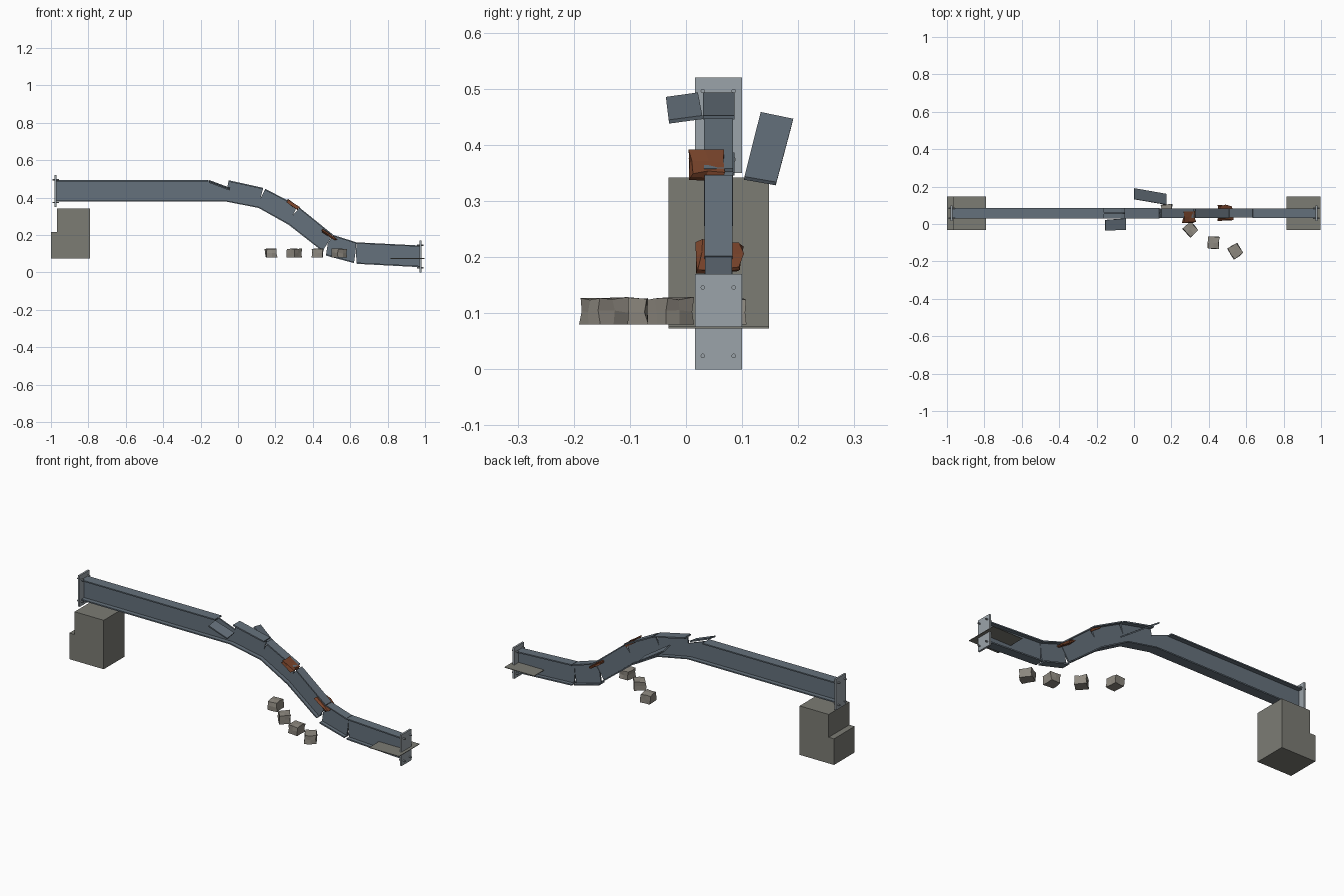
import bpy, bmesh, math, random
from mathutils import Vector, Matrix

if "Cube" in bpy.data.objects:
    bpy.data.objects.remove(bpy.data.objects["Cube"])

random.seed(4)


def material(name, rgb):
    m = bpy.data.materials.new(name)
    m.diffuse_color = (*rgb, 1)
    m.use_nodes = True
    m.node_tree.nodes["Principled BSDF"].inputs["Base Color"].default_value = m.diffuse_color
    return m


STEEL = material("steel", (0.13, 0.165, 0.2))
PLATE = material("plate_steel", (0.33, 0.37, 0.4))
RUST = material("rust", (0.2, 0.06, 0.025))
CONCRETE = material("concrete", (0.2, 0.2, 0.175))
STONE = material("stone", (0.27, 0.25, 0.215))


def finish(name, bm, mat):
    bmesh.ops.recalc_face_normals(bm, faces=bm.faces)
    me = bpy.data.meshes.new(name)
    bm.to_mesh(me)
    bm.free()
    ob = bpy.data.objects.new(name, me)
    me.materials.append(mat)
    bpy.context.collection.objects.link(ob)
    return ob


def box(name, lo, hi, mat):
    bm = bmesh.new()
    lo, hi = Vector(lo), Vector(hi)
    bmesh.ops.create_cube(bm, size=1, matrix=Matrix.Translation((lo + hi) / 2)
                          @ Matrix.Diagonal((*(hi - lo), 1)))
    return finish(name, bm, mat)


def beam_segment(name, left, right, half=0.028, top_half=None, y=0.058):
    """I-section between two end lines, each given as bottom, middle, top (x, z)."""
    w, f = 0.004, 0.06
    th = half if top_half is None else top_half
    prof = [(-half, 0), (half, 0), (half, f), (w, f), (w, .5), (w, 1 - f), (th, 1 - f),
            (th, 1), (-th, 1), (-th, 1 - f), (-w, 1 - f), (-w, .5), (-w, f), (-half, f)]
    bm = bmesh.new()
    rings = []
    for end in (left, right):
        b, m, t = [Vector(p) for p in end]
        ring = []
        for py, k in prof:
            p = b.lerp(m, k * 2) if k < .5 else m.lerp(t, k * 2 - 1)
            ring.append(bm.verts.new((p.x, y + py, p.y)))
        rings.append(ring)
        for idx in ((0, 1, 2, 3, 12, 13), (3, 4, 11, 12), (4, 5, 10, 11), (5, 6, 7, 8, 9, 10)):
            bm.faces.new([ring[i] for i in idx])
    n = len(prof)
    for i in range(n):
        j = (i + 1) % n
        bm.faces.new((rings[0][i], rings[0][j], rings[1][j], rings[1][i]))
    bmesh.ops.remove_doubles(bm, verts=bm.verts, dist=1e-6)
    return finish(name, bm, STEEL)


# bent beam, cracked open at the joints
beam_segment("beam_long_run", [(-.975, .38), (-.975, .437), (-.975, .493)],
             [(-.16, .38), (-.16, .437), (-.16, .493)])
beam_segment("beam_torn_web", [(-.16, .38), (-.16, .437), (-.16, .493)],
             [(-.07, .38), (-.062, .43), (-.058, .455)], top_half=.004)
beam_segment("beam_bend_1", [(-.07, .38), (-.062, .43), (-.05, .493)],
             [(.11, .345), (.12, .395), (.135, .452)])
beam_segment("beam_bend_2", [(.11, .345), (.12, .395), (.146, .447)],
             [(.27, .255), (.295, .308), (.318, .358)], half=.026)
beam_segment("beam_bend_3", [(.27, .255), (.295, .308), (.33, .346)],
             [(.452, .113), (.478, .155), (.508, .202)], half=.025)
beam_segment("beam_bend_4", [(.47, .09), (.48, .155), (.51, .2)],
             [(.62, .05), (.628, .105), (.633, .161)], half=.024)
beam_segment("beam_short_run", [(.635, .046), (.63, .105), (.635, .161)],
             [(.975, .028), (.975, .087), (.975, .144)], half=.025)


# torn flange sheets
def sheet(name, corners):
    bm = bmesh.new()
    vs = [bm.verts.new(c) for c in corners]
    n = (vs[1].co - vs[0].co).cross(vs[3].co - vs[0].co).normalized() * .007
    vs2 = [bm.verts.new(v.co + n) for v in vs]
    bm.faces.new(vs)
    bm.faces.new(vs2)
    for i in range(4):
        j = (i + 1) % 4
        bm.faces.new((vs[i], vs[j], vs2[j], vs2[i]))
    finish(name, bm, STEEL)


sheet("torn_flange_front", [(-.155, -.035, .479), (-.045, -.03, .438),
                            (-.045, .03, .446), (-.155, .022, .487)])
sheet("torn_flange_back", [(0, .132, .453), (.17, .103, .338),
                           (.17, .16, .328), (0, .19, .441)])

# bolted end plates
for side, x, z in (("left", -.975, .435), ("right", .975, .085)):
    box(side + "_end_plate", (x - .005, .016, z - .085), (x + .005, .1, z + .085), PLATE)
    bm = bmesh.new()
    for y in (.03, .085):
        for dz in (-.061, .061):
            bmesh.ops.create_cone(bm, cap_ends=True, segments=10, radius1=.004, radius2=.004,
                                  depth=.036, matrix=Matrix.Translation((x, y, z + dz))
                                  @ Matrix.Rotation(math.pi / 2, 4, 'Y'))
    finish(side + "_bolts", bm, PLATE)

# stepped support block and flat bearing slab
bm = bmesh.new()
step = [(-1, .074), (-.792, .074), (-.792, .342), (-.968, .342), (-.968, .217), (-1, .217)]
face = bm.faces.new([bm.verts.new((x, -.031, z)) for x, z in step])
ext = bmesh.ops.extrude_face_region(bm, geom=[face])
bmesh.ops.translate(bm, vec=(0, .179, 0),
                    verts=[v for v in ext["geom"] if isinstance(v, bmesh.types.BMVert)])
finish("support_block", bm, CONCRETE)
box("bearing_slab", (.816, -.031, .073), (.997, .148, .076), CONCRETE)


# irregular lumps: jittered subdivided boxes
def lump(name, loc, size, rot, mat, jitter, flat=False):
    bm = bmesh.new()
    bmesh.ops.create_cube(bm, size=1)
    bmesh.ops.subdivide_edges(bm, edges=bm.edges[:], cuts=1, use_grid_fill=True)
    for v in bm.verts:
        keep = flat and v.co.z < -.4
        v.co += Vector([random.uniform(-jitter, jitter) for _ in range(3)])
        if keep:
            v.co.z = -.5
    m = Matrix.Translation(loc) @ rot @ Matrix.Diagonal((*size, 1))
    bmesh.ops.transform(bm, matrix=m, verts=bm.verts)
    finish(name, bm, mat)


# rust plates wrapped over the upper cracks
tilt = Matrix.Rotation(math.radians(34), 4, 'Y')
lump("rust_patch_upper", (.293, .038, .363), (.07, .058, .018), tilt, RUST, .09)
lump("rust_patch_lower", (.487, .06, .2), (.085, .074, .014), tilt, RUST, .09)

# rubble
for i, (x, y, a) in enumerate([(.177, .07, 5), (.302, -.03, 40), (.425, -.1, -5), (.542, -.145, 32)]):
    lump(f"rubble_{i + 1}", (x, y, .103), (.057, .064, .047),
         Matrix.Rotation(math.radians(a), 4, 'Z'), STONE, .06, True)
